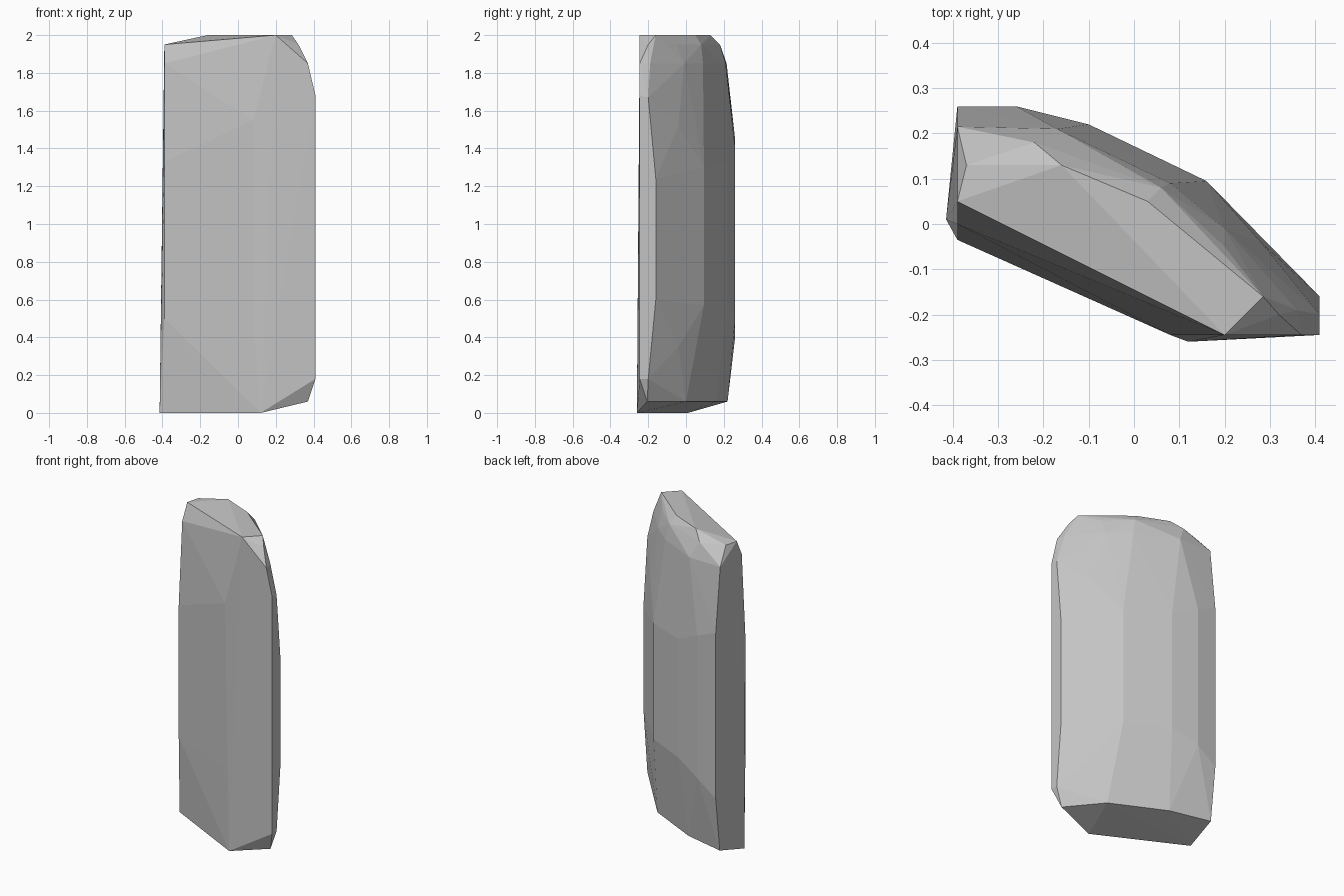
import bpy
import bmesh

# Remove the default object
default_cube = bpy.data.objects.get("Cube")
if default_cube is not None:
    bpy.data.objects.remove(default_cube, do_unlink=True)


def make_material(name, grey):
    """Plain flat material with matching viewport and render colour."""
    material = bpy.data.materials.new(name)
    material.use_nodes = True
    colour = (grey, grey, grey, 1)
    material.diffuse_color = colour
    shader = next(node for node in material.node_tree.nodes
                  if node.type == "BSDF_PRINCIPLED")
    shader.inputs["Base Color"].default_value = colour
    return material


def upright_edges(edges):
    """Each corner of the outline gives a lower and an upper point."""
    points = []
    for x, y, low, high in edges:
        points.append((x, y, low))
        points.append((x, y, high))
    return points


def level_ring(height, outline):
    """Lift a flat outline to one height."""
    return [(x, y, height) for x, y in outline]


def build_convex_stone(name, points, material):
    """Wrap the points in a convex, flat-faceted shell."""
    shell = bmesh.new()
    for point in points:
        shell.verts.new(point)
    result = bmesh.ops.convex_hull(shell, input=shell.verts[:])
    leftovers = result["geom_interior"] + result["geom_unused"]
    loose = {item for item in leftovers if isinstance(item, bmesh.types.BMVert)}
    bmesh.ops.delete(shell, geom=list(loose), context="VERTS")
    bmesh.ops.recalc_face_normals(shell, faces=shell.faces[:])
    mesh = bpy.data.meshes.new(name)
    shell.to_mesh(mesh)
    shell.free()
    mesh.materials.append(material)
    for face in mesh.polygons:
        face.use_smooth = False
    stone = bpy.data.objects.new(name, mesh)
    bpy.context.scene.collection.objects.link(stone)
    return stone


# Long vertical edges around the widest part of the slab
body_edges = upright_edges([
    (.41, -.245, .18, 1.68),
    (.41, -.2, .18, 1.67),
    (.41, -.16, .6, 1.24),
    (.28, -.04, .35, 1.52),
    (.16, .095, .57, 1.3),
    (-.1, .22, .57, 1.32),
    (-.26, .26, .5, 1.4),
    (-.39, .26, .4, 1.45),
    (-.39, -.035, .5, 1.33),
    (.08, -.245, .5, 1.55),
])

# Slanted base: a front edge on the ground and a raised back rim
ground_edge = level_ring(0, [(-.415, .01), (.12, -.26)])
back_rim = level_ring(.06, [(.37, -.205), (.2, 0), (-.13, .16), (-.39, .22)])

# Chamfered shoulders
shoulder = level_ring(1.85, [(.37, -.245), (.36, -.19), (.28, -.1),
                             (.2, -.01), (.08, .09), (-.17, .21),
                             (-.39, .215), (-.39, 0)])
upper_rim = level_ring(1.95, [(.32, -.2), (.2, -.05), (.06, .08),
                              (-.22, .18), (-.37, .13), (-.39, .05)])

# Nearly flat crown
crown = level_ring(2, [(.2, -.245), (.285, -.16), (.03, .05), (-.16, .13)])

stone_grey = make_material("stone_grey", .55)
build_convex_stone("stone_slab",
                   body_edges + ground_edge + back_rim
                   + shoulder + upper_rim + crown,
                   stone_grey)
